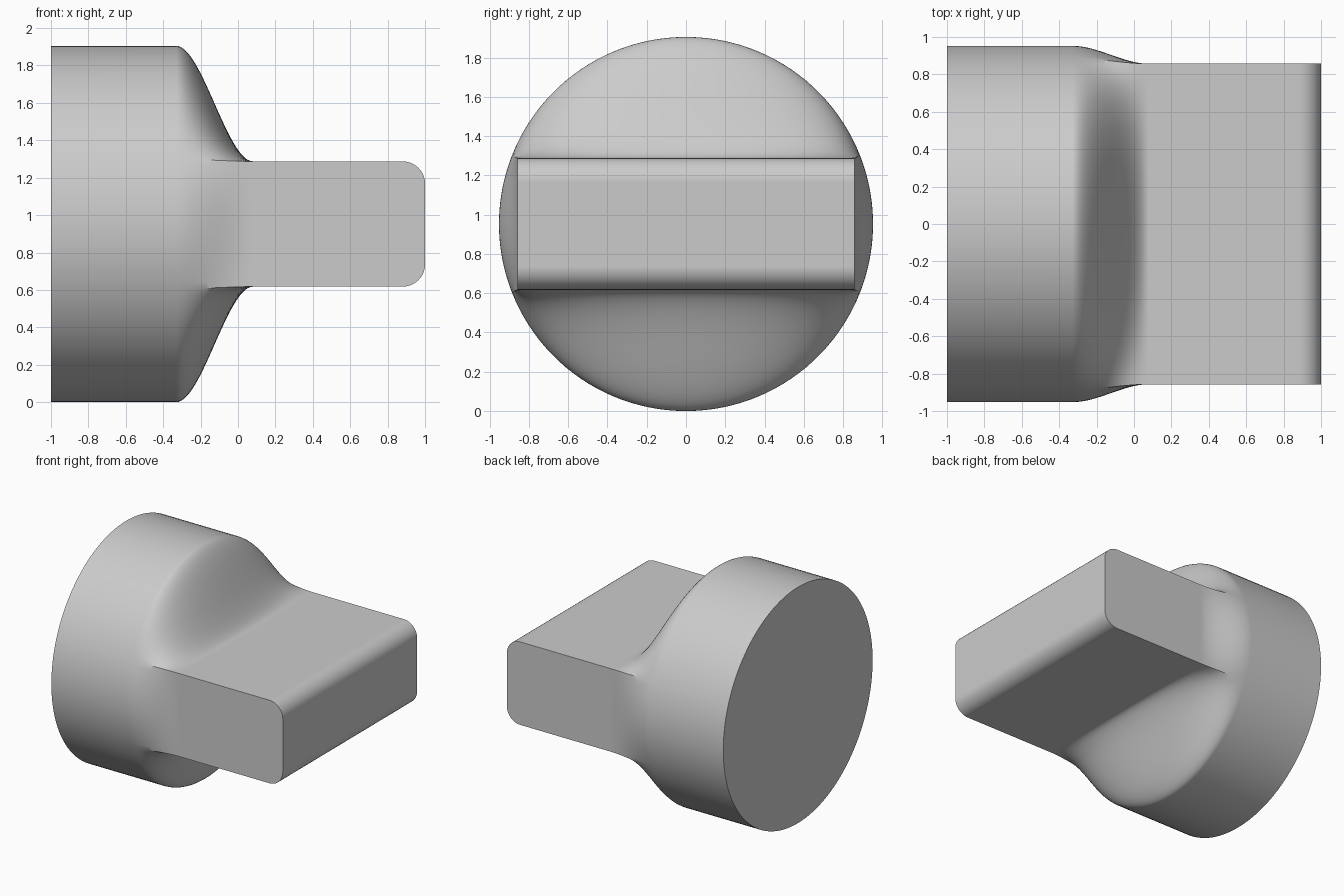
import bpy, bmesh, math

cube = bpy.data.objects.get("Cube")
if cube:
    bpy.data.objects.remove(cube, do_unlink=True)

R = 0.9525                 # round base radius, also the axis height
HALF_Y, HALF_Z = 0.857, 0.335
NECK_START, NECK_END = -0.33, 0.08
EDGE = 0.12                # rounding of the blade tip
LONG, SHORT = 48, 20       # segments on the wide and narrow sides

grey = bpy.data.materials.new("light grey")
grey.use_nodes = True
colour = (0.6, 0.6, 0.6, 1)
grey.diffuse_color = colour
grey.node_tree.nodes["Principled BSDF"].inputs["Base Color"].default_value = colour


def section(blend, half_z=HALF_Z):
    """Cross-section between a circle (0) and the blade rectangle (1)."""
    a = math.atan2(HALF_Z, HALF_Y)
    corners = [(HALF_Y, -half_z), (HALF_Y, half_z), (-HALF_Y, half_z), (-HALF_Y, -half_z)]
    angles = [-a, a, math.pi - a, math.pi + a, 2 * math.pi - a]
    points = []
    for side in range(4):
        (y0, z0), (y1, z1) = corners[side], corners[(side + 1) % 4]
        count = LONG if side % 2 else SHORT
        for i in range(count):
            u = i / count
            t = angles[side] + (angles[side + 1] - angles[side]) * u
            cy, cz = R * math.cos(t), R * math.sin(t)
            ry, rz = y0 + (y1 - y0) * u, z0 + (z1 - z0) * u
            points.append((cy + (ry - cy) * blend, cz + (rz - cz) * blend))
    return points


# Round base, then the smooth neck into the flat blade
stations = [(-1, section(0))]
STEPS = 28
for i in range(STEPS + 1):
    t = i / STEPS
    x = NECK_START + (NECK_END - NECK_START) * t
    stations.append((x, section(t * t * (3 - 2 * t))))

# Rounded tip of the blade
for i in range(11):
    t = math.pi / 2 * i / 10
    stations.append((1 - EDGE + EDGE * math.sin(t),
                     section(1, HALF_Z - EDGE * (1 - math.cos(t)))))

# Skin the sections and close both ends
bm = bmesh.new()
rings = [[bm.verts.new((x, y, z + R)) for y, z in pts] for x, pts in stations]
n = len(rings[0])
for a, b in zip(rings, rings[1:]):
    for i in range(n):
        j = (i + 1) % n
        bm.faces.new((a[i], a[j], b[j], b[i]))
bm.faces.new(rings[0])
bm.faces.new(rings[-1])
bmesh.ops.recalc_face_normals(bm, faces=bm.faces)

mesh = bpy.data.meshes.new("round_base_with_blade")
bm.to_mesh(mesh)
bm.free()
mesh.materials.append(grey)
body = bpy.data.objects.new("round_base_with_blade", mesh)
bpy.context.collection.objects.link(body)

bpy.ops.object.select_all(action='DESELECT')
body.select_set(True)
bpy.context.view_layer.objects.active = body
bpy.ops.object.shade_smooth_by_angle(angle=math.radians(25))
normals = body.modifiers.new("flat_face_normals", 'WEIGHTED_NORMAL')
normals.keep_sharp = True
